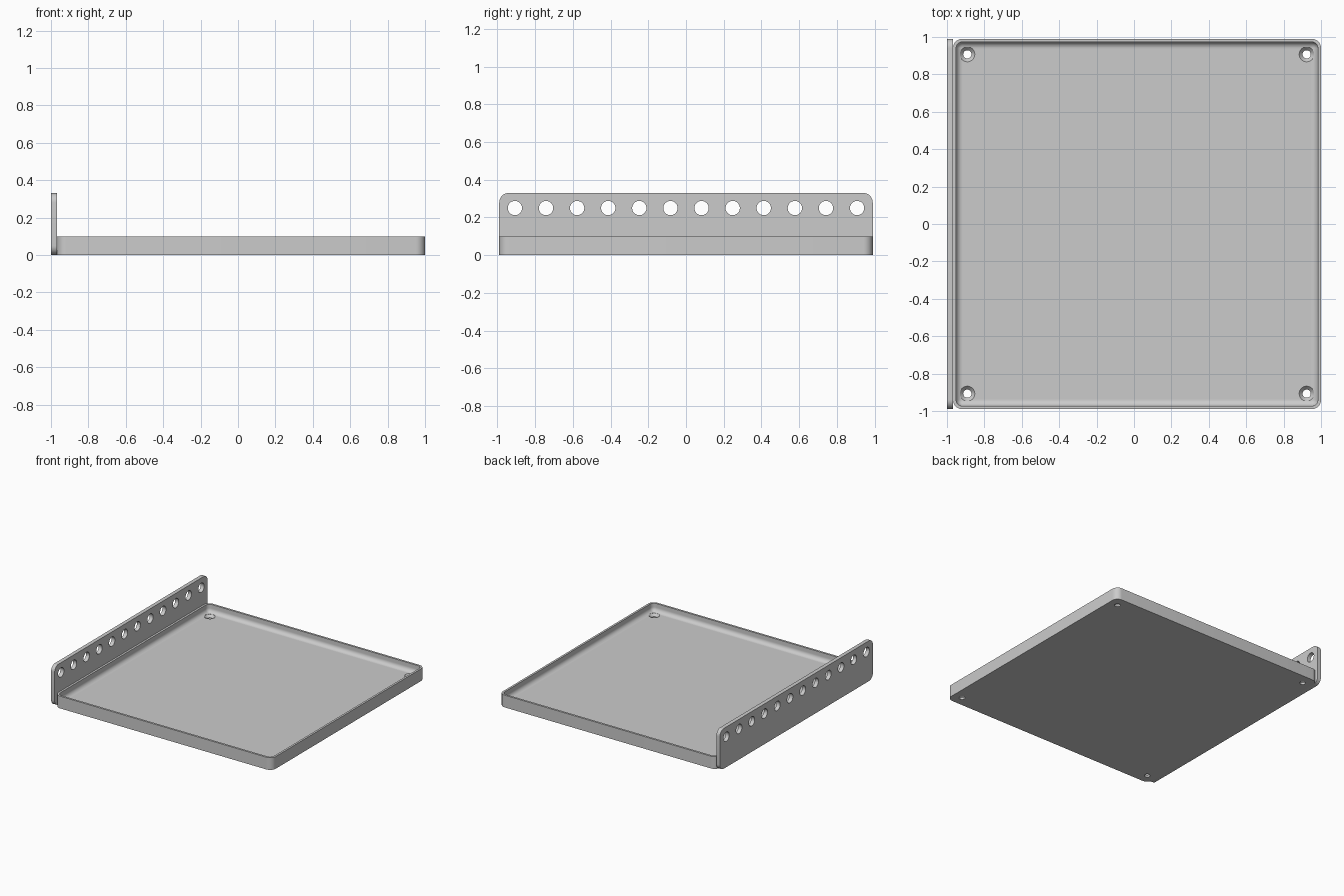
import bpy, bmesh, math
from mathutils import Matrix

cube = bpy.data.objects.get("Cube")
if cube:
    bpy.data.objects.remove(cube, do_unlink=True)

grey = bpy.data.materials.new("light grey")
grey.use_nodes = True
colour = (0.6, 0.6, 0.6, 1)
grey.diffuse_color = colour
grey.node_tree.nodes["Principled BSDF"].inputs["Base Color"].default_value = colour

HALF = 0.99          # half depth of tray and bracket
PLATE = 0.032        # bracket thickness
TRAY_X = PLATE / 2   # tray centre
HOLE = 0.907         # outermost hole offset


def rounded_rect(hx, hy, r, steps=8):
    """Counter-clockwise outline of a rectangle with round corners."""
    pts = []
    for i, (sx, sy) in enumerate([(1, 1), (-1, 1), (-1, -1), (1, -1)]):
        for k in range(steps + 1):
            a = math.pi / 2 * (i + k / steps)
            pts.append((sx * (hx - r) + r * math.cos(a), sy * (hy - r) + r * math.sin(a)))
    return pts


def circle(r, n=32):
    return [(r * math.cos(2 * math.pi * k / n), r * math.sin(2 * math.pi * k / n)) for k in range(n)]


def loft(name, sections, matrices=(Matrix(),)):
    """Closed skin through (outline, height) sections, repeated per matrix."""
    bm = bmesh.new()
    for m in matrices:
        rings = [[bm.verts.new(m @ Matrix.Translation((x, y, z)).translation) for x, y in outline]
                 for outline, z in sections]
        n = len(rings[0])
        for a, b in zip(rings, rings[1:]):
            for k in range(n):
                j = (k + 1) % n
                bm.faces.new((a[k], a[j], b[j], b[k]))
        bm.faces.new(rings[0][::-1])
        bm.faces.new(rings[-1])
    bmesh.ops.recalc_face_normals(bm, faces=bm.faces)
    mesh = bpy.data.meshes.new(name)
    bm.to_mesh(mesh)
    bm.free()
    mesh.materials.append(grey)
    ob = bpy.data.objects.new(name, mesh)
    bpy.context.collection.objects.link(ob)
    return ob


def drill(ob, cutter):
    """Cut the holes, drop the cutter and smooth the rounded faces."""
    cutter.hide_render = True
    mod = ob.modifiers.new("holes", "BOOLEAN")
    mod.object = cutter
    mod.operation = "DIFFERENCE"
    mod.solver = "EXACT"
    bpy.ops.object.select_all(action="DESELECT")
    bpy.context.view_layer.objects.active = ob
    ob.select_set(True)
    bpy.ops.object.modifier_apply(modifier=mod.name)
    bpy.data.objects.remove(cutter, do_unlink=True)
    bpy.ops.object.shade_smooth_by_angle(angle=math.radians(30))


# Tray: outer wall, thin rim, inner wall, fillet down to the floor
hx, corner, wall, floor, fillet, rim = 1 - TRAY_X, 0.05, 0.017, 0.035, 0.034, 0.1


def inset(d):
    return rounded_rect(hx - d, HALF - d, max(corner - d, 0.002))


sections = [(inset(0), 0), (inset(0), rim), (inset(wall), rim)]
for k in range(9):
    a = math.pi / 2 * k / 8
    sections.append((inset(wall + fillet * (1 - math.cos(a))), floor + fillet * (1 - math.sin(a))))
tray = loft("tray", sections)
tray.location.x = TRAY_X

# Countersunk screw holes in the tray corners
spots = [Matrix.Translation((TRAY_X + sx * HOLE, sy * HOLE, 0)) for sx in (-1, 1) for sy in (-1, 1)]
countersink = [(circle(0.022), -0.05), (circle(0.022), floor - 0.02),
               (circle(0.04), floor), (circle(0.04), floor + 0.03)]
bpy.context.view_layer.update()
drill(tray, loft("screw_hole_cutter", countersink, spots))

# Upright side bracket: round-cornered plate standing along the right side
height = 0.33
stand = Matrix(((0, 0, 1, -1), (1, 0, 0, 0), (0, 1, 0, height / 2), (0, 0, 0, 1)))
outline = rounded_rect(HALF, height / 2, 0.05)
bracket = loft("side_bracket", [(outline, 0), (outline, PLATE)], [stand])

# Row of round holes through the bracket
count = 12
row = [stand @ Matrix.Translation((HOLE * (2 * k / (count - 1) - 1), 0.25 - height / 2, 0))
       for k in range(count)]
drill(bracket, loft("row_hole_cutter", [(circle(0.038), -0.05), (circle(0.038), 0.1)], row))
